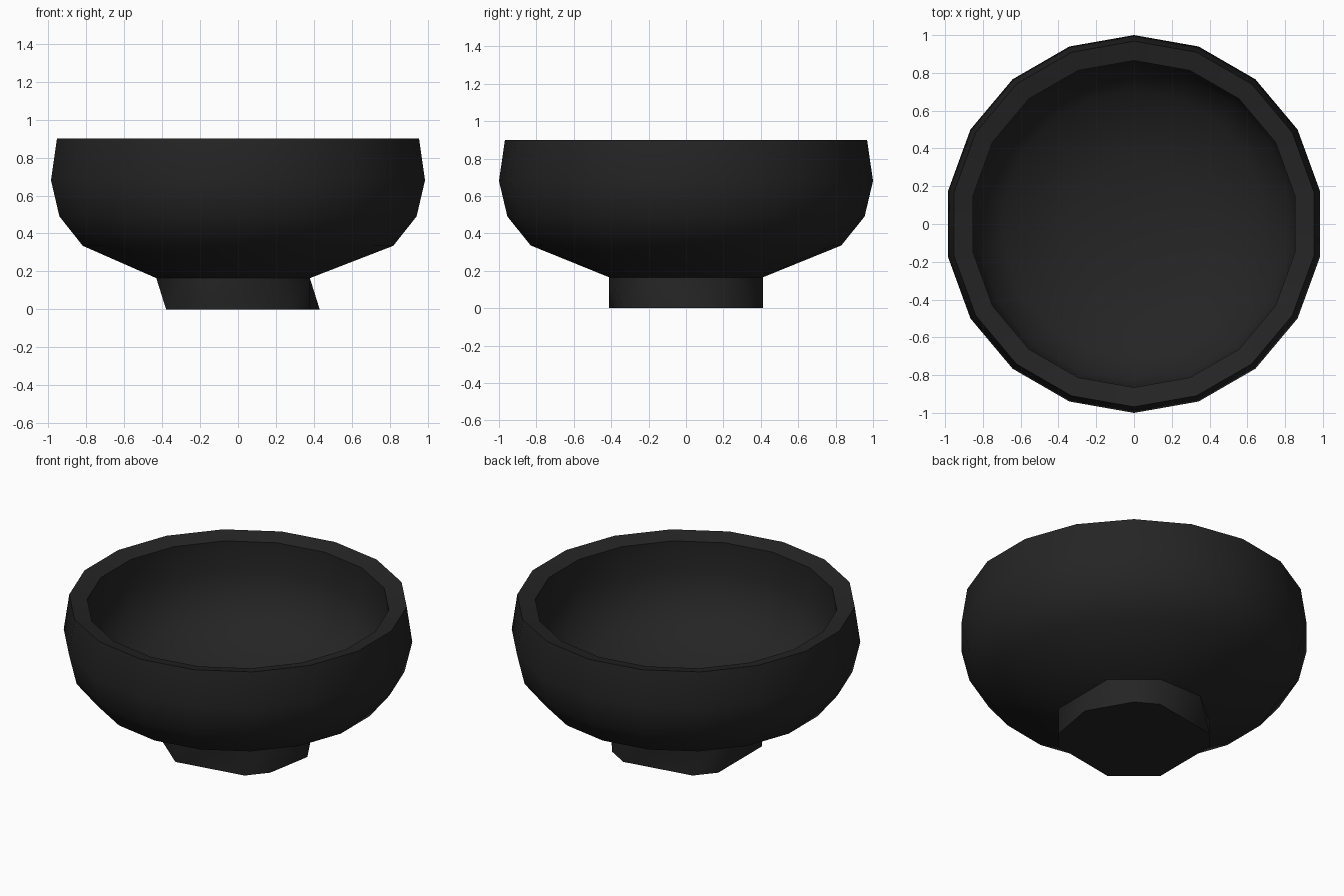
import bpy, bmesh, math

if "Cube" in bpy.data.objects:
    bpy.data.objects.remove(bpy.data.objects["Cube"])

black = bpy.data.materials.new("soft_black")
black.diffuse_color = (0.018, 0.018, 0.018, 1)
black.use_nodes = True
black.node_tree.nodes["Principled BSDF"].inputs["Base Color"].default_value = black.diffuse_color

EVEN = [10 + 20 * i for i in range(18)]          # bowl corners, in degrees
JOIN = [30, 70, 110, 150, 190, 230, 250, 290, 330]   # corners where bowl meets foot
BASE = [10, 50, 70, 130, 150, 210, 250, 310, 330]    # corners of foot underside
FOOT_R, JOIN_Z = 0.437, 0.165


def ring(bm, r, z, angles=EVEN):
    return [bm.verts.new((r * math.cos(math.radians(a)), r * math.sin(math.radians(a)), z)) for a in angles]


def bridge(bm, a, b):
    for i in range(len(a)):
        j = (i + 1) % len(a)
        bm.faces.new((a[i], a[j], b[j], b[i]))


def hull_band(bm, low, high, keep_low):
    """Faceted skirt between two rings with different corners."""
    bmesh.ops.convex_hull(bm, input=low + high)
    lo, hi = set(low), set(high)
    caps = [f for f in bm.faces if set(f.verts) <= hi or (not keep_low and set(f.verts) <= lo)]
    bmesh.ops.delete(bm, geom=caps, context='FACES_ONLY')


def finish(bm, name):
    bmesh.ops.recalc_face_normals(bm, faces=bm.faces)
    me = bpy.data.meshes.new(name)
    bm.to_mesh(me)
    bm.free()
    ob = bpy.data.objects.new(name, me)
    bpy.context.collection.objects.link(ob)
    me.materials.append(black)
    bpy.ops.object.select_all(action='DESELECT')
    ob.select_set(True)
    bpy.context.view_layer.objects.active = ob
    bpy.ops.object.shade_smooth_by_angle(angle=math.radians(40))


# bowl: lower skirt, outer wall, sloping lip and hollow inside
bm = bmesh.new()
low, belly = ring(bm, FOOT_R, JOIN_Z, JOIN), ring(bm, 0.83, 0.335)
hull_band(bm, low, belly, False)
last = belly
for r, z in [(0.955, 0.49), (1.0, 0.68), (0.968, 0.9), (0.865, 0.875),
             (0.875, 0.68), (0.83, 0.51), (0.70, 0.37), (0.35, 0.24)]:
    new = ring(bm, r, z)
    bridge(bm, last, new)
    last = new
bm.faces.new(last)
finish(bm, "bowl")

# foot: uneven faceted pedestal
bm = bmesh.new()
hull_band(bm, ring(bm, FOOT_R, 0, BASE), ring(bm, FOOT_R, JOIN_Z, JOIN), True)
finish(bm, "foot")
